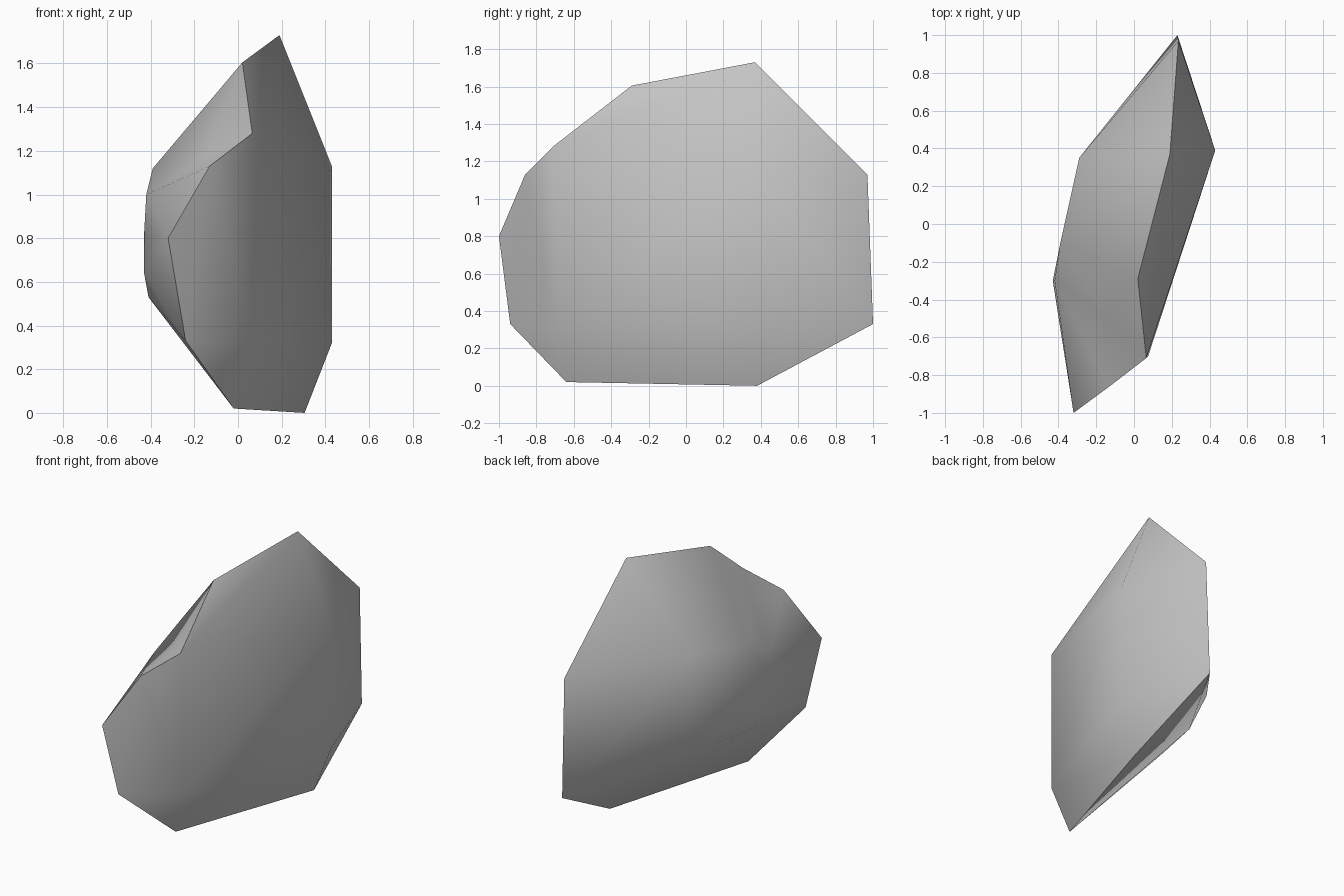
import bpy
import bmesh
from mathutils import Vector

default_cube = bpy.data.objects.get("Cube")
if default_cube:
    bpy.data.objects.remove(default_cube, do_unlink=True)


def make_material(name, grey):
    material = bpy.data.materials.new(name)
    material.use_nodes = True
    colour = (grey, grey, grey, 1)
    material.diffuse_color = colour
    shader = next(node for node in material.node_tree.nodes if node.type == "BSDF_PRINCIPLED")
    shader.inputs["Base Color"].default_value = colour
    return material


def carve_dent(stone, outline, bottom):
    """Replace the faces inside an outline with a fan down to one low point."""
    limits = [Vector(corner) for corner in outline]

    def on_outline(vert):
        return any((vert.co - limit).length < .001 for limit in limits)

    chipped = [face for face in stone.faces if all(on_outline(vert) for vert in face.verts)]
    border = [edge for edge in stone.edges
              if sum(face in chipped for face in edge.link_faces) == 1]
    bmesh.ops.delete(stone, geom=chipped, context="FACES")
    low_point = stone.verts.new(bottom)
    for edge in border:
        stone.faces.new((*edge.verts, low_point))


def build_boulder(name, corner_groups, dent_outline, dent_bottom, material):
    """Wrap a chipped stone surface around its corner points."""
    mesh = bpy.data.meshes.new(name + "_mesh")
    stone = bmesh.new()
    for group in corner_groups:
        for corner in group:
            stone.verts.new(corner)
    hull = bmesh.ops.convex_hull(stone, input=stone.verts)
    unused = [item for item in hull["geom_interior"] if isinstance(item, bmesh.types.BMVert)]
    bmesh.ops.delete(stone, geom=unused, context="VERTS")
    carve_dent(stone, dent_outline, dent_bottom)
    bmesh.ops.recalc_face_normals(stone, faces=stone.faces)
    stone.to_mesh(mesh)
    stone.free()
    mesh.materials.append(material)
    boulder = bpy.data.objects.new(name, mesh)
    bpy.context.scene.collection.objects.link(boulder)
    return boulder


# Outer rim of the slab, from the peak round the front and under to the back
front_top = [(.02, -.29, 1.605), (.065, -.71, 1.28), (-.13, -.86, 1.13)]
rim = [(.19, .37, 1.73), *front_top, (-.32, -1, .8), (-.24, -.94, .33),
       (-.02, -.64, .02), (.305, .38, 0), (.23, 1, .33), (.235, .97, 1.13)]

# Corners of the broad flat left side
left_side = [(.43, .39, 1.13), (.43, .39, .32), (.075, -.7, .32)]

# Corners of the bulging right side, shoulder first and lower edge last
shoulder = [(-.39, -.1, 1.12), (-.42, -.3, 1)]
right_side = [*shoulder, (-.29, .35, 1.19), (-.29, .35, .65),
              (-.43, -.3, .82), (-.43, -.3, .64),
              (-.41, -.23, .53), (-.335, .13, .525)]

# Shallow dent between the front top edge and the right shoulder
stone_grey = make_material("stone_grey", .56)
boulder = build_boulder("boulder", [rim, left_side, right_side],
                        front_top + shoulder, (-.14, -.5, 1.18), stone_grey)

# Soft shading across the broad sides, crisp chipped edges on the rim
bpy.ops.object.select_all(action="DESELECT")
boulder.select_set(True)
bpy.context.view_layer.objects.active = boulder
bpy.ops.object.shade_smooth_by_angle(angle=1)
